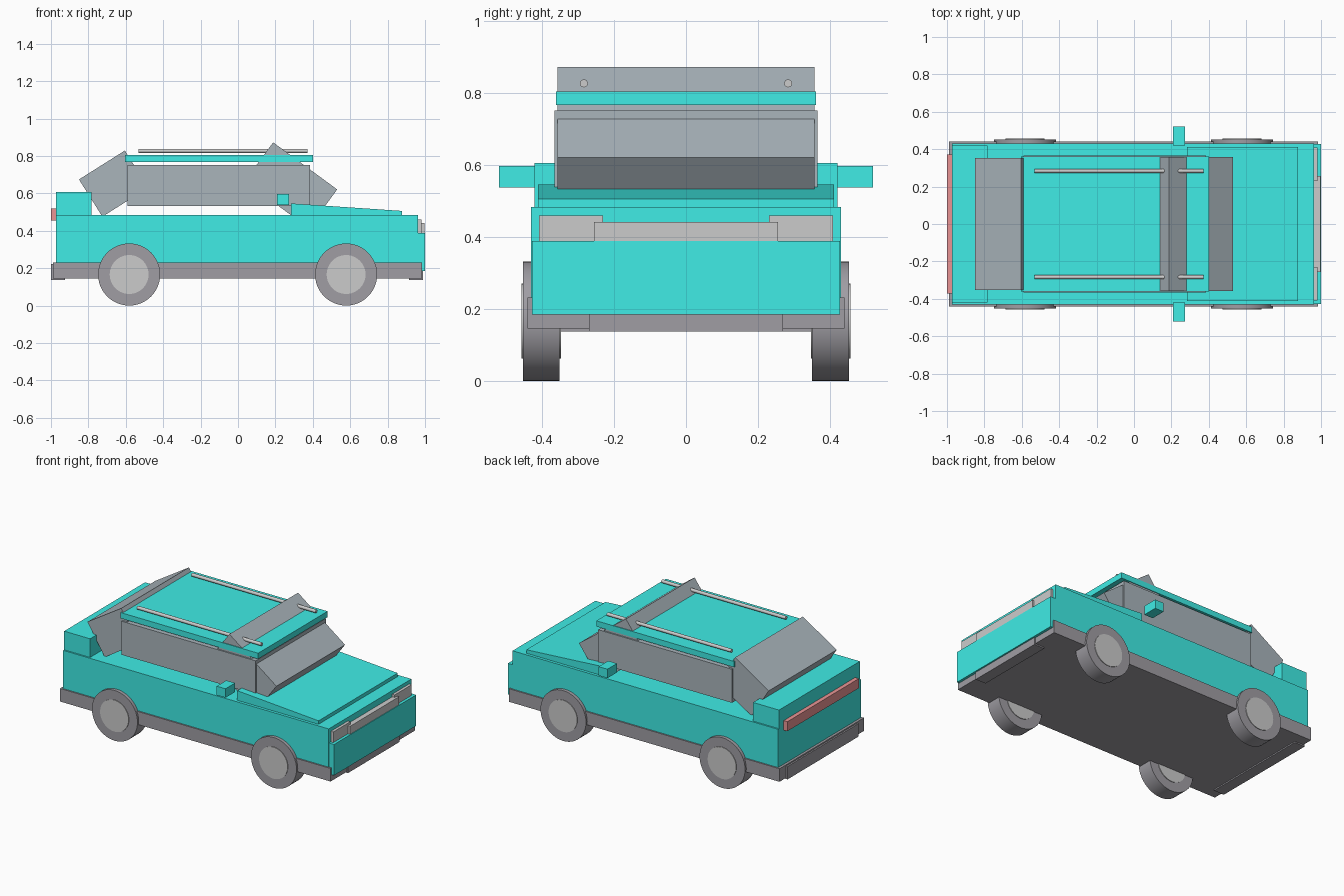
import bpy, bmesh
from math import radians

if "Cube" in bpy.data.objects:
    bpy.data.objects.remove(bpy.data.objects["Cube"])


def material(name, rgb):
    m = bpy.data.materials.new(name)
    m.diffuse_color = (*rgb, 1)
    m.use_nodes = True
    m.node_tree.nodes["Principled BSDF"].inputs["Base Color"].default_value = m.diffuse_color
    return m


TEAL = material("teal_paint", (0.05, 0.84, 0.79))
GLASS = material("tinted_glass", (0.40, 0.46, 0.50))
DARK = material("dark_trim", (0.35, 0.34, 0.37))
RED = material("red_lens", (0.82, 0.30, 0.30))


def finish(obj, name, mat):
    obj.name = obj.data.name = name
    if mat:
        obj.data.materials.append(mat)
    return obj


def box(name, x, y, z, mat=None):
    """Box given by its (min, max) range on each axis."""
    ranges = (x, y, z)
    bpy.ops.mesh.primitive_cube_add(size=1, location=[(a + b) / 2 for a, b in ranges])
    obj = bpy.context.object
    obj.scale = [b - a for a, b in ranges]
    bpy.ops.object.transform_apply(location=False, rotation=False, scale=True)
    return finish(obj, name, mat)


def tilted_box(name, centre, size, degrees, mat):
    bpy.ops.mesh.primitive_cube_add(size=1, location=centre)
    obj = bpy.context.object
    obj.scale = size
    obj.rotation_euler.y = radians(degrees)
    return finish(obj, name, mat)


def cylinder(name, centre, radius, length, rotation, mat=None, sides=48):
    bpy.ops.mesh.primitive_cylinder_add(vertices=sides, radius=radius, depth=length,
                                        location=centre, rotation=rotation)
    obj = bpy.context.object
    bpy.ops.object.shade_smooth_by_angle(angle=radians(35))
    return finish(obj, name, mat)


def extruded_profile(name, profile, half_width, mat):
    """Side profile in x, z extruded across the car."""
    bm = bmesh.new()
    face = bm.faces.new([bm.verts.new((x, -half_width, z)) for x, z in profile])
    top = bmesh.ops.extrude_face_region(bm, geom=[face])["geom"]
    bmesh.ops.translate(bm, vec=(0, 2 * half_width, 0),
                        verts=[v for v in top if isinstance(v, bmesh.types.BMVert)])
    bmesh.ops.recalc_face_normals(bm, faces=bm.faces)
    mesh = bpy.data.meshes.new(name)
    bm.to_mesh(mesh)
    bm.free()
    obj = bpy.data.objects.new(name, mesh)
    bpy.context.collection.objects.link(obj)
    return finish(obj, name, mat)


def sym(half):
    return (-half, half)


# Lower body, sill and bumpers
box("body", (-0.973, 0.963), sym(0.431), (0.20, 0.483), TEAL)
box("sill", (-0.99, 0.983), sym(0.44), (0.145, 0.231), DARK)
box("rear_bumper", (-1.0, -0.925), sym(0.37), (0.137, 0.222), DARK)
box("front_lip", (0.915, 0.99), sym(0.269), (0.137, 0.20), DARK)
box("front_bumper", (0.94, 1.0), sym(0.428), (0.185, 0.389), TEAL)

# Bonnet wedge and boot
extruded_profile("bonnet", [(0.283, 0.46), (0.876, 0.46), (0.876, 0.506), (0.283, 0.546)],
                 0.412, TEAL)
box("boot", (-0.973, -0.784), sym(0.421), (0.46, 0.606), TEAL)

# Cabin, roof and thick window blocks
box("side_windows", (-0.592, 0.384), sym(0.366), (0.531, 0.752), GLASS)
box("roof", (-0.604, 0.400), sym(0.362), (0.767, 0.805), TEAL)
tilted_box("windscreen", (0.283, 0.643, 0), (0.425, 0.715, 0.257), 36.3, GLASS).location = (0.283, 0, 0.643)
tilted_box("rear_window", (-0.665, 0, 0.652), (0.29, 0.707, 0.235), -32.2, GLASS)

# Lamps and grille
box("grille", (0.95, 0.996), sym(0.256), (0.389, 0.442))
box("tail_light", (-1.0, -0.96), sym(0.372), (0.455, 0.518), RED)

# Paired parts
for side, label in ((-1, "right"), (1, "left")):
    def span(a, b):
        return tuple(sorted((side * a, side * b)))

    box(f"{label}_headlamp", (0.95, 0.981), span(0.231, 0.408), (0.389, 0.459))
    box(f"{label}_mirror", (0.209, 0.273), span(0.42, 0.52), (0.538, 0.597), TEAL)
    cylinder(f"{label}_roof_rail", (-0.08, side * 0.284, 0.827), 0.011, 0.905,
             (0, radians(90), 0), sides=24)
    for x, end in ((-0.582, "rear"), (0.578, "front")):
        spin = (radians(90), 0, 0)
        cylinder(f"{end}_{label}_tyre", (x, side * 0.402, 0.166), 0.166, 0.102, spin, DARK)
        cylinder(f"{end}_{label}_hub", (x, side * 0.402, 0.166), 0.104, 0.110, spin)
